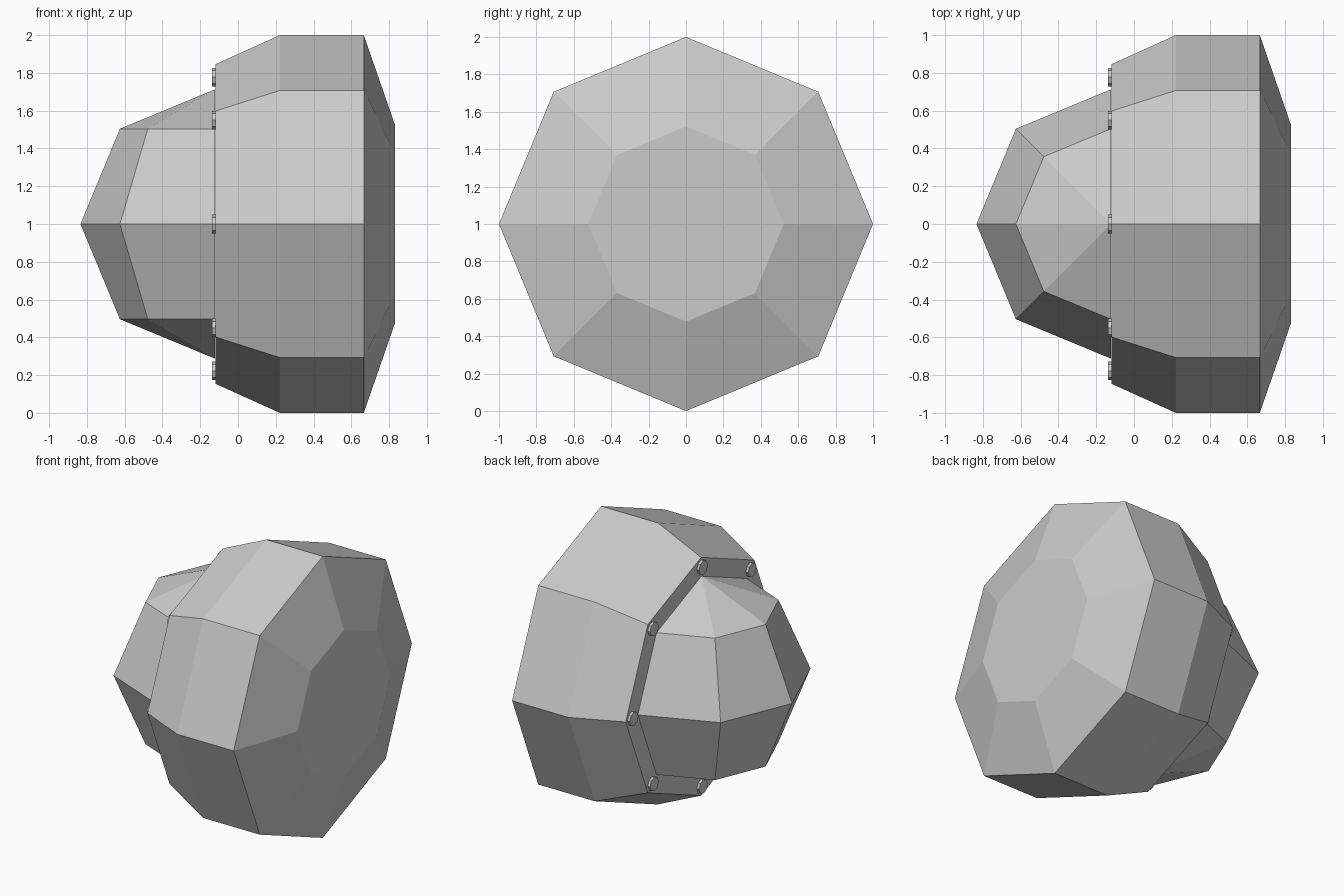
import bpy, bmesh
from math import cos, sin, pi
from mathutils import Vector, Matrix

if "Cube" in bpy.data.objects:
    bpy.data.objects.remove(bpy.data.objects["Cube"])


def make_object(name, bm):
    bmesh.ops.recalc_face_normals(bm, faces=bm.faces)
    mesh = bpy.data.meshes.new(name)
    bm.to_mesh(mesh)
    bm.free()
    obj = bpy.data.objects.new(name, mesh)
    bpy.context.collection.objects.link(obj)
    return obj


def lathe_x(name, profile, sides=8, centre=(0, 1), turn=0.0):
    """Closed faceted solid around the x axis from (x, radius) pairs."""
    bm = bmesh.new()
    rings = []
    for x, r in profile:
        rings.append([bm.verts.new((x, centre[0] + r * sin(turn + 2 * pi * i / sides),
                                    centre[1] + r * cos(turn + 2 * pi * i / sides)))
                      for i in range(sides)])
    for a, b in zip(rings, rings[1:]):
        for i in range(sides):
            j = (i + 1) % sides
            bm.faces.new((a[i], a[j], b[j], b[i]))
    bm.faces.new(rings[0])
    bm.faces.new(rings[-1])
    return make_object(name, bm)


FACE_X = -0.119

# Octagonal housing with a tapered rim and a bevelled back
lathe_x("housing", [(FACE_X, 0.846), (0.222, 1.0), (0.666, 1.0), (0.832, 0.522)])

# Half dome with vertical poles, set on the housing face
bm = bmesh.new()
bmesh.ops.create_uvsphere(bm, u_segments=8, v_segments=4, radius=0.713,
                          matrix=Matrix.Translation((FACE_X - 0.002, 0, 1)))
bmesh.ops.bisect_plane(bm, geom=bm.verts[:] + bm.edges[:] + bm.faces[:], dist=1e-4,
                       plane_co=Vector((FACE_X - 0.002, 0, 1)),
                       plane_no=Vector((1, 0, 0)), clear_outer=True)
make_object("dome", bm)

# Bolts at the eight corners of the rim
for i in range(8):
    a = i * pi / 4
    lathe_x(f"bolt_{i + 1}", [(FACE_X + 0.01, 0.049), (-0.137, 0.049)],
            centre=(0.778 * sin(a), 1 + 0.778 * cos(a)))
